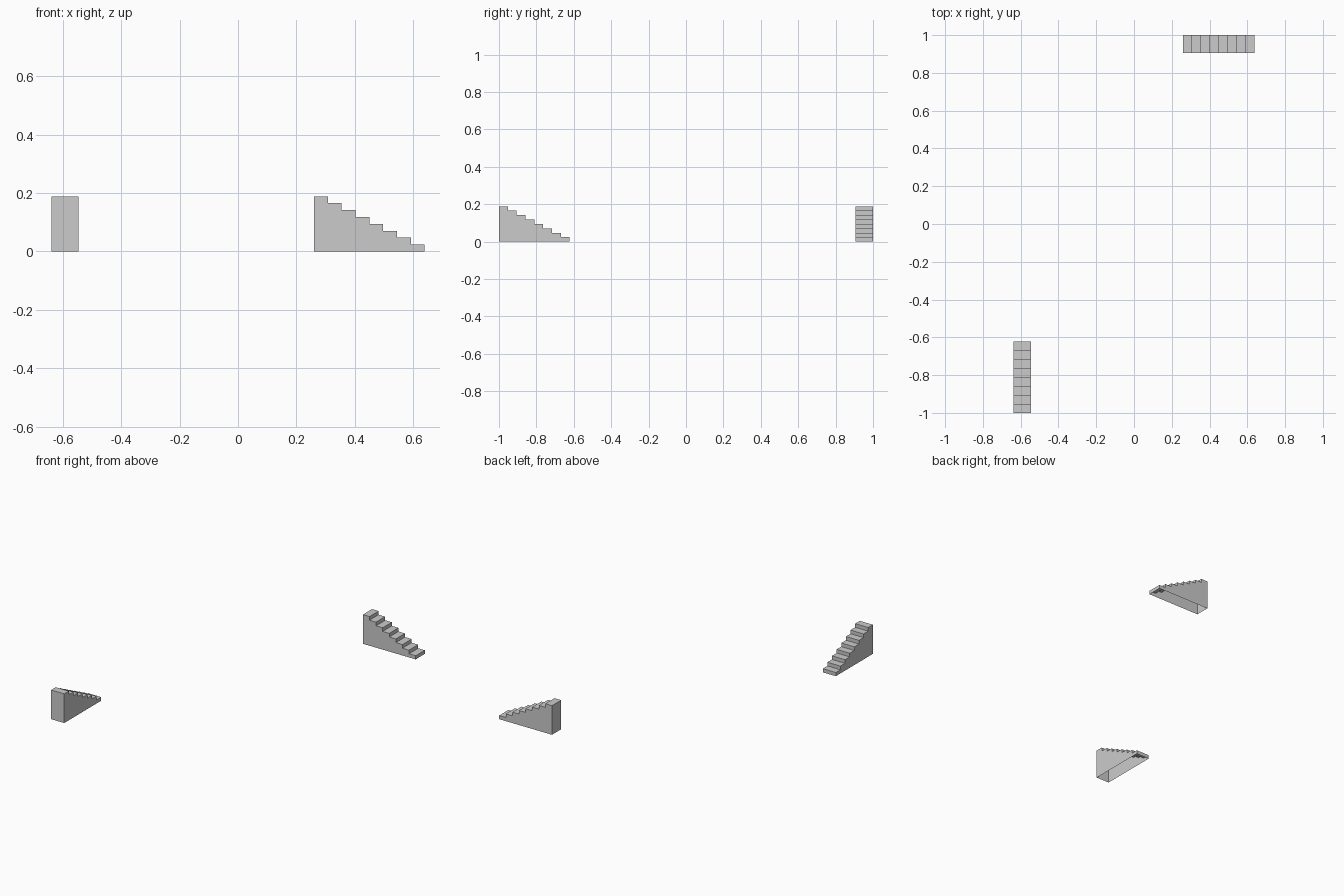
import bpy
import bmesh
from mathutils import Matrix, Vector
from math import radians

if "Cube" in bpy.data.objects:
    bpy.data.objects.remove(bpy.data.objects["Cube"])

STEPS, TREAD, RISE, WIDTH = 8, 0.0473, 0.0236, 0.0935
LENGTH = STEPS * TREAD


def staircase(name, corner, angle):
    """Hollow flight with an open underside, descending along local +x."""
    # stepped side profile, from the tall end down to the low end
    profile = [(0, 0)]
    for i in range(STEPS):
        z = (STEPS - i) * RISE
        profile += [(i * TREAD, z), ((i + 1) * TREAD, z)]
    profile.append((LENGTH, 0))

    bm = bmesh.new()
    near = [bm.verts.new((x, 0, z)) for x, z in profile]
    far = [bm.verts.new((x, WIDTH, z)) for x, z in profile]
    # side walls
    bm.faces.new(near[::-1])
    bm.faces.new(far)
    # tall end wall, treads and risers; bottom stays open
    for i in range(len(profile) - 1):
        bm.faces.new((near[i], near[i + 1], far[i + 1], far[i]))
    bmesh.ops.recalc_face_normals(bm, faces=bm.faces)
    # make sure the normals point outwards (first tread must face up)
    bm.faces.ensure_lookup_table()
    if bm.faces[3].normal.z < 0:
        bmesh.ops.reverse_faces(bm, faces=bm.faces)
    bm.transform(Matrix.Rotation(radians(angle), 4, 'Z'))
    bm.transform(Matrix.Translation(Vector(corner)))

    mesh = bpy.data.meshes.new(name)
    bm.to_mesh(mesh)
    bm.free()
    obj = bpy.data.objects.new(name, mesh)
    bpy.context.collection.objects.link(obj)
    return obj


# back flight descends towards +x, front flight descends towards +y
EDGE = 0.638
staircase("back_staircase", (EDGE - LENGTH, 1 - WIDTH, 0), 0)
staircase("front_staircase", (-EDGE + WIDTH, -1, 0), 90)
